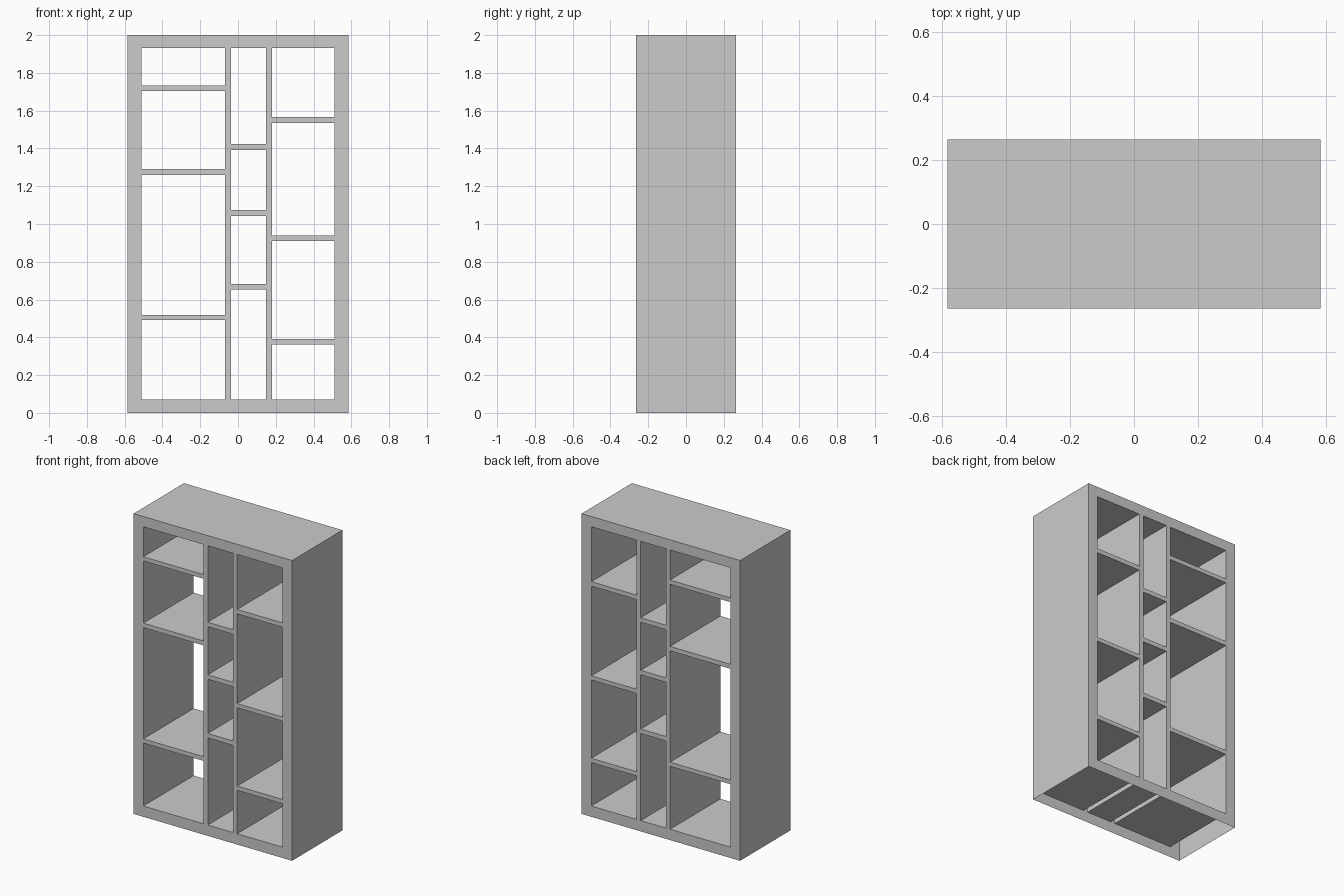
import bpy

if "Cube" in bpy.data.objects:
    bpy.data.objects.remove(bpy.data.objects["Cube"])

W, D, H = 0.584, 0.265, 2.0      # half width, half depth, height
ZB, ZT = 0.072, 1.932            # clear opening, bottom and top

# Each column: left x, right x, shelf (bottom, top) pairs from low to high
COLUMNS = [
    ("left", -0.512, -0.068, [(0.491, 0.519), (1.260, 1.290), (1.704, 1.732)]),
    ("middle", -0.037, 0.148, [(0.652, 0.682), (1.043, 1.073), (1.393, 1.423)]),
    ("right", 0.180, 0.512, [(0.361, 0.390), (0.911, 0.939), (1.536, 1.566)]),
]

mat = bpy.data.materials.new("light grey")
mat.diffuse_color = (0.6, 0.6, 0.6, 1)
mat.use_nodes = True
mat.node_tree.nodes["Principled BSDF"].inputs["Base Color"].default_value = mat.diffuse_color


def make(name, quads):
    """Object made of flat four-cornered panels."""
    verts = [v for q in quads for v in q]
    faces = [tuple(range(i, i + 4)) for i in range(0, len(verts), 4)]
    mesh = bpy.data.meshes.new(name)
    mesh.from_pydata(verts, [], faces)
    mesh.materials.append(mat)
    bpy.context.collection.objects.link(bpy.data.objects.new(name, mesh))


def panel_x(x, z0, z1, sign):
    """Upright side panel over the full depth, facing sign * x."""
    q = [(x, -D, z0), (x, D, z0), (x, D, z1), (x, -D, z1)]
    return q if sign > 0 else q[::-1]


def panel_z(z, x0, x1, sign):
    """Level panel over the full depth, facing sign * z."""
    q = [(x0, -D, z), (x1, -D, z), (x1, D, z), (x0, D, z)]
    return q if sign > 0 else q[::-1]


def panel_y(y, x0, x1, z0, z1):
    """Front or back panel, facing away from the centre."""
    q = [(x0, y, z0), (x1, y, z0), (x1, y, z1), (x0, y, z1)]
    return q if y < 0 else q[::-1]


# Outer casing: two sides and top, open underneath
make("outer_casing", [panel_x(-W, 0, H, -1), panel_x(W, 0, H, 1),
                      panel_z(H, -W, W, 1)])

# Front and back face frames: rails, stiles, dividers and shelf edges
bars = [(-W, W, 0, ZB), (-W, W, ZT, H)]
xs = [-W] + [x for c in COLUMNS for x in c[1:3]] + [W]
bars += [(a, b, ZB, ZT) for a, b in zip(xs[::2], xs[1::2])]
bars += [(x0, x1, a, b) for _, x0, x1, shelves in COLUMNS for a, b in shelves]
for name, y in (("front_face_frame", -D), ("back_face_frame", D)):
    make(name, [panel_y(y, *b) for b in bars])

# Compartment linings: floor, ceiling and two walls, open front and back
for name, x0, x1, shelves in COLUMNS:
    zs = [ZB] + [z for s in shelves for z in s] + [ZT]
    for i, (z0, z1) in enumerate(zip(zs[::2], zs[1::2])):
        make(f"{name}_compartment_{i + 1}", [
            panel_z(z0, x0, x1, 1), panel_z(z1, x0, x1, -1),
            panel_x(x0, z0, z1, 1), panel_x(x1, z0, z1, -1)])
